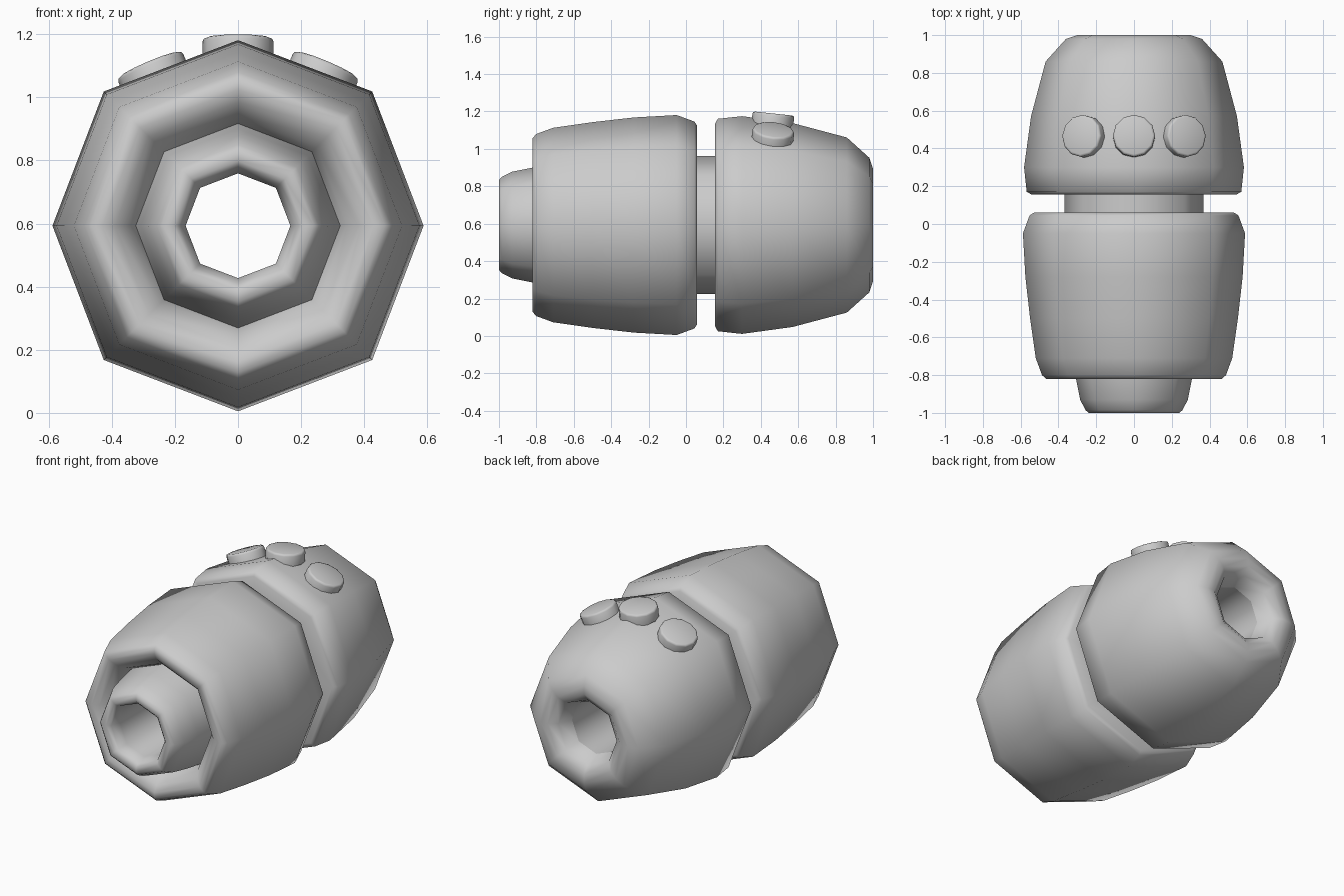
import bpy, bmesh, math
from mathutils import Matrix, Vector

if "Cube" in bpy.data.objects:
    bpy.data.objects.remove(bpy.data.objects["Cube"])

ZC = 0.593   # height of the body axis
SIDES = 8


def finish(obj, angle):
    bpy.ops.object.select_all(action='DESELECT')
    obj.select_set(True)
    bpy.context.view_layer.objects.active = obj
    bpy.ops.object.shade_smooth_by_angle(angle=math.radians(angle))


def make(name, bm, angle):
    mesh = bpy.data.meshes.new(name)
    bm.to_mesh(mesh)
    bm.free()
    obj = bpy.data.objects.new(name, mesh)
    bpy.context.collection.objects.link(obj)
    finish(obj, angle)
    return obj


def lathe(name, profile):
    """Revolve (y, radius) points around the y axis as an octagon."""
    bm = bmesh.new()
    rings = []
    for y, r in profile:
        ring = []
        for i in range(SIDES):
            a = 2 * math.pi * i / SIDES
            k = r * (1.023 if i % 4 in (1, 3) else 1.0)
            if i % 2 == 0:
                k = r
            ring.append(bm.verts.new((k * math.sin(a), y, ZC + k * math.cos(a))))
        rings.append(ring)
    for a, b in zip(rings, rings[1:]):
        for i in range(SIDES):
            j = (i + 1) % SIDES
            bm.faces.new((a[i], a[j], b[j], b[i]))
    return make(name, bm, 65)


# through bore and front nozzle
lathe("nozzle_bore", [
    (0.88, .166), (-0.92, .166), (-0.98, .184), (-1.0, .205), (-1.0, .24),
    (-0.985, .257), (-0.93, .285), (-0.82, .307), (-0.70, .324)])

# front barrel with recess around the nozzle
lathe("front_barrel", [
    (-0.70, .324), (-0.75, .345), (-0.80, .39), (-0.82, .43), (-0.82, .465),
    (-0.80, .487), (-0.71, .52), (-0.5, .55), (-0.28, .575), (-0.05, .588),
    (0.045, .553), (0.06, .53), (0.06, .368)])

# neck between the barrels
lathe("neck", [(0.06, .368), (0.155, .368)])

# rear barrel, rounding into the bore
lathe("rear_barrel", [
    (0.155, .368), (0.155, .54), (0.17, .568), (0.30, .582), (0.57, .545),
    (0.86, .468), (0.98, .36), (1.0, .30), (1.0, .25), (0.965, .20), (0.88, .166)])


# three round buttons on the rear barrel
def button(name, x, z, roll):
    bm = bmesh.new()
    bmesh.ops.create_cone(bm, cap_ends=True, segments=12, radius1=.112,
                          radius2=.112, depth=0.07)
    top = [e for e in bm.edges if all(v.co.z > 0 for v in e.verts)]
    bmesh.ops.bevel(bm, geom=top, offset=0.012, segments=2, affect='EDGES', profile=0.5)
    bmesh.ops.translate(bm, vec=(0, 0, -0.035), verts=bm.verts)
    rot = Matrix.Rotation(math.radians(roll), 4, 'Y') @ Matrix.Rotation(math.radians(-6), 4, 'X')
    bmesh.ops.transform(bm, matrix=Matrix.Translation(Vector((x, 0.468, z))) @ rot, verts=bm.verts)
    make(name, bm, 50)


button("button_middle", 0, 1.189, 0)
button("button_right", 0.281, 1.104, 23)
button("button_left", -0.281, 1.104, -23)
